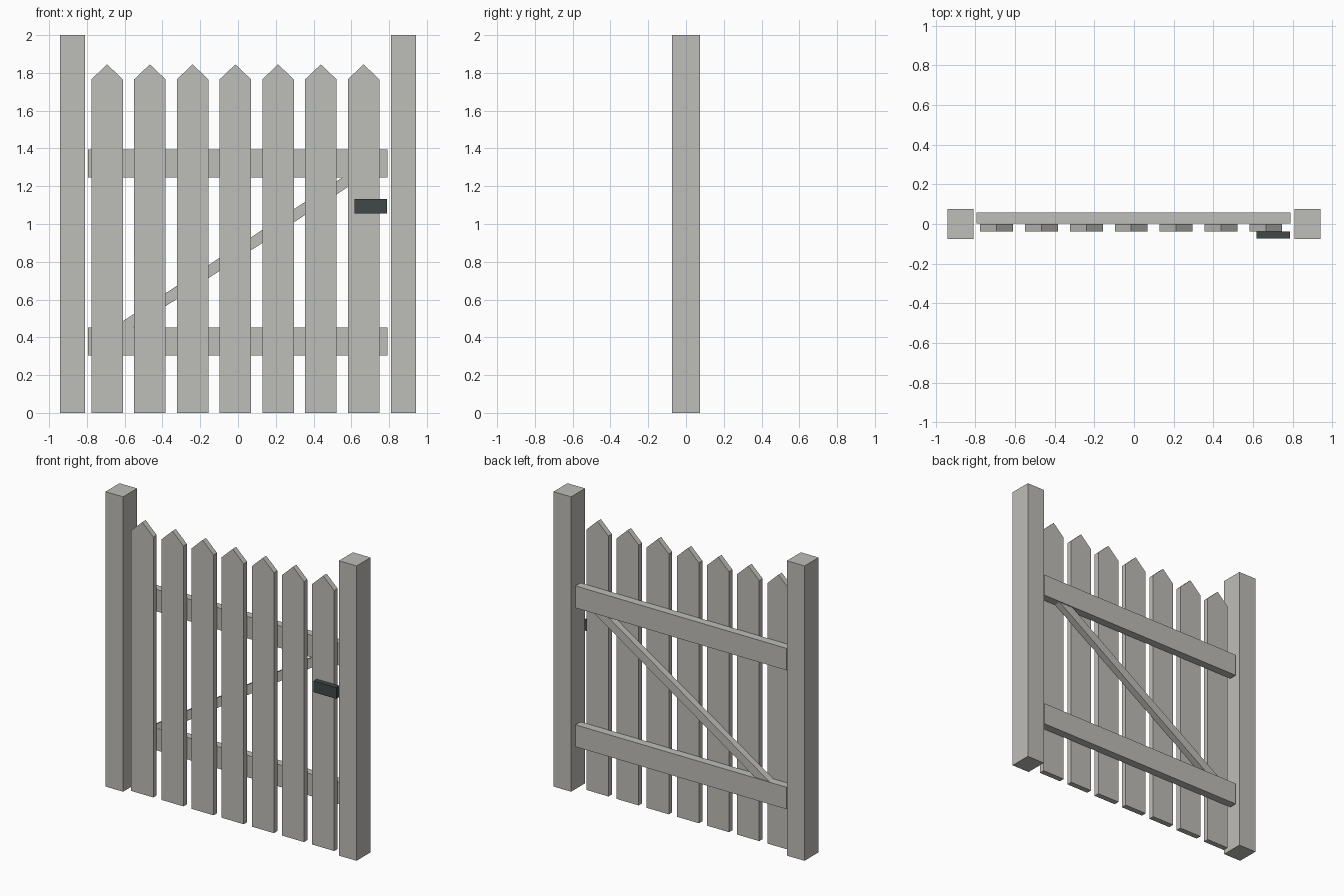
import bpy
import bmesh
import math

cube = bpy.data.objects.get("Cube")
if cube:
    bpy.data.objects.remove(cube, do_unlink=True)


def make_material(name, rgb):
    mat = bpy.data.materials.new(name)
    mat.use_nodes = True
    color = (*rgb, 1)
    mat.diffuse_color = color
    mat.node_tree.nodes["Principled BSDF"].inputs["Base Color"].default_value = color
    return mat


weathered_wood = make_material("weathered grey wood", (0.515, 0.508, 0.48))
dark_iron = make_material("dark iron", (0.052, 0.064, 0.064))


def extrude_profile(name, outline, y_front, y_back, mat, origin=(0, 0), tilt=0):
    """Extrude an x-z outline from y_front to y_back."""
    bm = bmesh.new()
    face = bm.faces.new([bm.verts.new((x, y_front, z)) for x, z in outline])
    moved = bmesh.ops.extrude_face_region(bm, geom=[face])["geom"]
    verts = [v for v in moved if isinstance(v, bmesh.types.BMVert)]
    bmesh.ops.translate(bm, verts=verts, vec=(0, y_back - y_front, 0))
    bmesh.ops.recalc_face_normals(bm, faces=bm.faces)
    mesh = bpy.data.meshes.new(name)
    bm.to_mesh(mesh)
    bm.free()
    mesh.materials.append(mat)
    obj = bpy.data.objects.new(name, mesh)
    obj.location = (origin[0], 0, origin[1])
    obj.rotation_euler.y = -tilt
    bpy.context.collection.objects.link(obj)
    return obj


def board(name, width, height, y_front, y_back, mat, center, tilt=0):
    w, h = width / 2, height / 2
    outline = [(-w, -h), (w, -h), (w, h), (-w, h)]
    return extrude_profile(name, outline, y_front, y_back, mat, center, tilt)


# Gate posts
for side, x in (("left", 0.876), ("right", -0.876)):
    board(side + "_post", 0.132, 2, -0.075, 0.075, weathered_wood, (x, 1))

# Pointed pickets
half = 0.083
picket = [(-half, 0), (half, 0), (half, 1.766), (0, 1.845), (-half, 1.766)]
for i in range(7):
    x = -0.693 + i * 0.2263
    extrude_profile(f"picket_{i + 1}", picket, -0.037, 0, weathered_wood, (x, 0))

# Horizontal rails behind the pickets
for name, z in (("lower_rail", 0.378), ("upper_rail", 1.32)):
    board(name, 1.585, 0.149, 0.003, 0.057, weathered_wood, (-0.002, z))

# Diagonal brace, its ends buried in the rails
board("diagonal_brace", 1.66, 0.058, 0.005, 0.05, weathered_wood,
      (0, 0.85), math.radians(33.2))

# Latch plate
board("latch", 0.17, 0.076, -0.072, -0.038, dark_iron, (0.703, 1.094))
